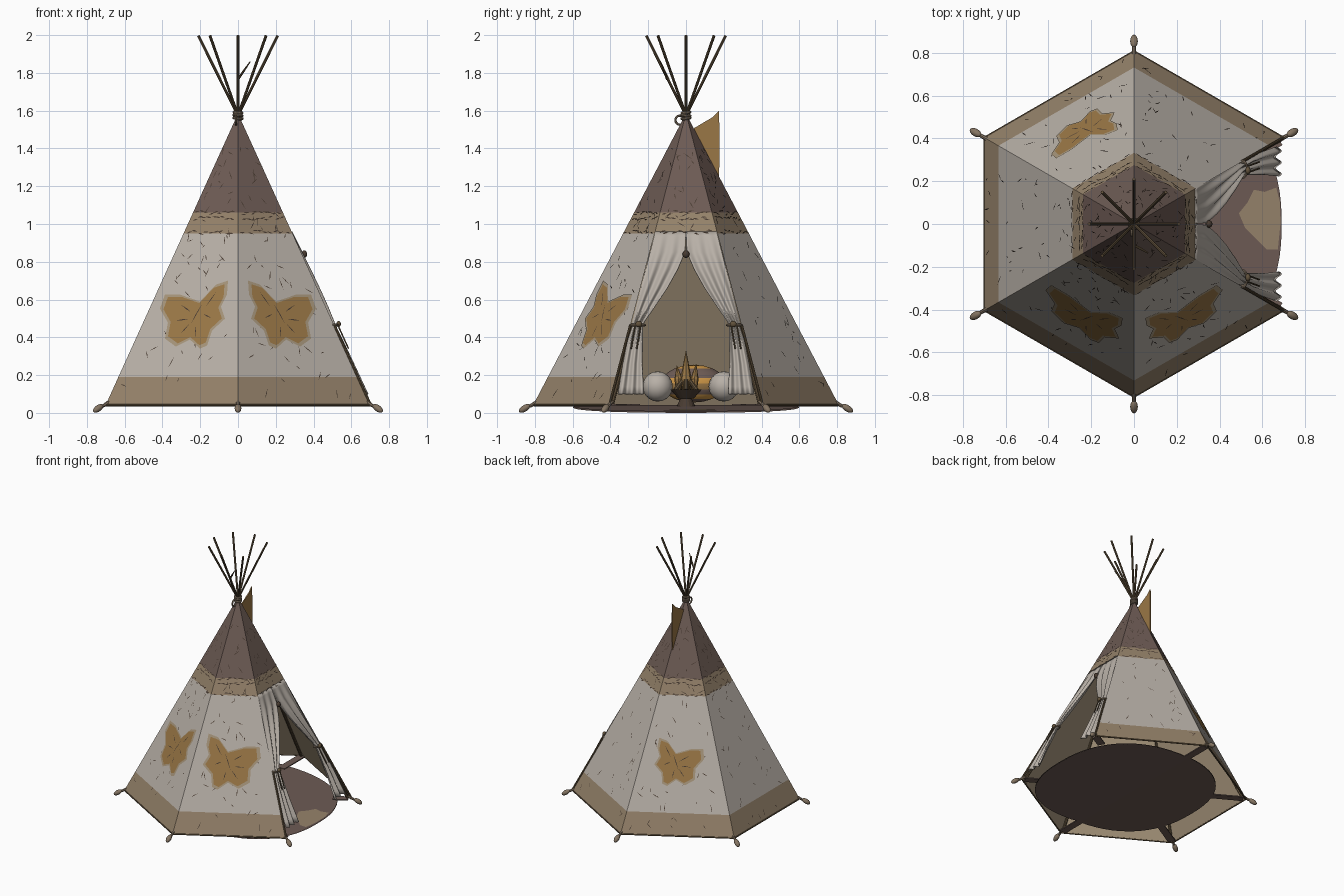
import bpy, bmesh, math, random
from mathutils import Vector, Matrix

if "Cube" in bpy.data.objects:
    bpy.data.objects.remove(bpy.data.objects["Cube"])

random.seed(4)
R, Z0, ZT = 0.81, 0.04, 1.585          # corner radius, hem height, apex height
AP = R * math.cos(math.pi / 6)         # apothem of the hexagon


def mat(name, r, g, b):
    lin = [((c / 255 + 0.055) / 1.055) ** 2.4 for c in (r, g, b)]
    m = bpy.data.materials.new(name)
    m.diffuse_color = (*lin, 1)
    m.use_nodes = True
    m.node_tree.nodes["Principled BSDF"].inputs["Base Color"].default_value = m.diffuse_color
    return m


CANVAS = mat("canvas", 184, 176, 167)
TAN = mat("tan_band", 149, 130, 106)
BROWN = mat("hide_brown", 109, 91, 84)
OCHRE = mat("ochre_paint", 154, 119, 70)
HALO = mat("pale_halo", 165, 148, 122)
WOOD = mat("dark_wood", 98, 82, 60)
ROPE = mat("rope_taupe", 132, 116, 98)
INK = mat("ink_brown", 72, 59, 49)
LINING = mat("lining", 164, 147, 122)
FLAME = mat("flame", 205, 150, 70)


def build(name, bm, mats, smooth=False):
    me = bpy.data.meshes.new(name)
    bm.to_mesh(me)
    bm.free()
    for m in mats:
        me.materials.append(m)
    if smooth:
        for p in me.polygons:
            p.use_smooth = True
    ob = bpy.data.objects.new(name, me)
    bpy.context.collection.objects.link(ob)
    return ob


def poly(bm, pts, mi=0):
    f = bm.faces.new([bm.verts.new(p) for p in pts])
    f.material_index = mi
    return f


def add_rod(bm, a, b, r1, r2=None, n=8):
    a, b = Vector(a), Vector(b)
    d = b - a
    m = Matrix.Translation((a + b) / 2) @ d.to_track_quat('Z', 'Y').to_matrix().to_4x4()
    bmesh.ops.create_cone(bm, cap_ends=True, segments=n, radius1=r1,
                          radius2=r1 if r2 is None else r2, depth=d.length, matrix=m)


def ball(name, loc, scale, m, rot=None):
    bm = bmesh.new()
    mt = Matrix.Translation(loc) @ (rot or Matrix()) @ Matrix.Diagonal((*scale, 1))
    bmesh.ops.create_uvsphere(bm, u_segments=16, v_segments=10, radius=1, matrix=mt)
    return build(name, bm, [m], True)


def frac(z):
    return (ZT - z) / (ZT - Z0)


def wall(deg, s, z, off=0.0):
    """Point on the tent side facing deg: s sideways, z up, off outward."""
    a = math.radians(deg)
    r = AP * frac(z) + off
    return Vector((r * math.cos(a) - s * math.sin(a), r * math.sin(a) + s * math.cos(a), z))


def corner(k, z, off=0.0):
    a = math.radians(30 + 60 * k)
    r = R * frac(z) + off
    return Vector((r * math.cos(a), r * math.sin(a), z))


SIDES = [0, 60, 120, 180, 240, 300]

# Tent cover in coloured bands, and its lining
LEVELS = [0.04, 0.19, 0.95, 1.06, 1.565]
cover, lining = bmesh.new(), bmesh.new()
for k in range(6):
    for i in range(4):
        if k == 0 and i < 2:           # doorway side stays open
            continue
        for bm, off, mi in ((cover, 0, (1, 0, 1, 2)[i]), (lining, -0.01, 0)):
            lo, hi = LEVELS[i], LEVELS[i + 1]
            q = [corner(k - 1, lo, off), corner(k, lo, off), corner(k, hi, off), corner(k - 1, hi, off)]
            poly(bm, q if off == 0 else q[::-1], mi)
build("tent_cover", cover, [CANVAS, TAN, BROWN])
build("tent_lining", lining, [LINING])

# Painted crack marks and the worn edges of the band
bm = bmesh.new()


def stroke(deg, s, z, ang, ln, w):
    c, sn = math.cos(ang), math.sin(ang)
    q = [(-ln, 0), (0, -w), (ln, 0), (0, w)]
    poly(bm, [wall(deg, s + u * c - v * sn, z + u * sn + v * c, 0.004) for u, v in q])


for deg in SIDES:
    for i in range(56):
        z = random.uniform(0.07, 1.4) if deg else random.uniform(0.97, 1.4)
        if deg == 0 and i > 18:
            break
        s = random.uniform(-0.86, 0.86) * R / 2 * frac(z)
        stroke(deg, s, z, random.uniform(0.3, 2.8), random.uniform(0.01, 0.032), 0.0026)
    for z in (0.957, 1.03, 1.06):
        for i in range(9):
            s = (i - 4 + random.uniform(-.3, .3)) / 5 * R / 2 * frac(z)
            stroke(deg, s, z + random.uniform(-.01, .01), random.uniform(-.4, .4), 0.018, 0.004)
build("crack_marks", bm, [INK])

# Painted butterflies: outline as (front x, z) on the front right side
WINGS = [(.06, .69), (.12, .67), (.2, .585), (.3, .62), (.375, .62), (.40, .55), (.36, .48), (.375, .40),
         (.32, .36), (.25, .395), (.2, .35), (.165, .365), (.14, .44), (.075, .5), (.095, .56), (.065, .62)]
shape = [((x - 0.5 * AP * frac(z)) / 0.866, z) for x, z in WINGS]
cs = sum(p[0] for p in shape) / len(shape)
cz = sum(p[1] for p in shape) / len(shape)
bm_paint = bmesh.new()
bm = bmesh.new()
for deg, sg, size in ((300, 1, 1), (240, -1, 1), (120, 1, .86)):
    for grow, off, mi in ((1.06, 0.005, 0), (0.95, 0.007, 1)):
        g = grow * size
        pts = [wall(deg, sg * (cs + (s - cs) * g), cz + (z - cz) * g, off) for s, z in shape]
        poly(bm_paint, pts if sg > 0 else pts[::-1], mi)
    # body and wing veins
    for ds, dz, ang, ln in ((0, .01, -1.2, .06), (.07, .04, .5, .04), (.08, -.02, -.1, .04), (.05, -.07, -.9, .035),
                            (-.07, .09, 2.1, .045), (-.07, .0, .4, .03), (-.02, -.08, 1.3, .03)):
        c, sn = math.cos(ang), math.sin(ang)
        poly(bm, [wall(deg, sg * (cs + ds * size + u * c - v * sn), cz + dz * size + u * sn + v * c, 0.009)
                  for u, v in ((-ln, 0), (0, -.003), (ln, 0), (0, .003))])
bmesh.ops.triangulate(bm_paint, faces=bm_paint.faces[:])
build("butterfly_paint", bm_paint, [HALO, OCHRE])
build("butterfly_veins", bm, [INK])

# Poles: six inside the corners, eight fanning out above the knot, one twig
bm = bmesh.new()
for k in range(6):
    add_rod(bm, corner(k, 0.045, -0.026), corner(k, 1.52, -0.02), 0.01, 0.007)
for k in range(8):
    d = Vector((math.cos(k * math.pi / 4), math.sin(k * math.pi / 4), 0))
    add_rod(bm, d * -0.012 + Vector((0, 0, 1.55)), d * 0.21 + Vector((0, 0, 1.997)), 0.007, 0.0075)
add_rod(bm, (0, -0.1, 1.765), (0.03, -0.115, 1.81), 0.006)
add_rod(bm, (0.03, -0.115, 1.81), (0.065, -0.135, 1.86), 0.006, 0.003)
build("poles", bm, [WOOD])

# Rope knot at the top
for i, (z, r) in enumerate(((1.56, .022), (1.575, .022), (1.59, .021))):
    bpy.ops.mesh.primitive_torus_add(major_segments=20, minor_segments=8, major_radius=r,
                                     minor_radius=0.008, location=(0, 0, z), rotation=(.12 * (-1) ** i, .1, 0))
    bpy.context.object.name = "top_rope_%d" % i
    bpy.context.object.data.materials.append(ROPE)
bpy.ops.mesh.primitive_torus_add(major_segments=16, minor_segments=6, major_radius=.024, minor_radius=0.006,
                                 location=(-.01, -.032, 1.55), rotation=(0, math.pi / 2, 0))
bpy.context.object.name = "rope_loop"
bpy.context.object.data.materials.append(ROPE)

# Smoke flap
bm = bmesh.new()
poly(bm, [(0, .03, 1.50), (0, .175, 1.235), (0, .178, 1.42), (0, .175, 1.60), (0, .14, 1.565)])
ob = build("smoke_flap", bm, [OCHRE])
ob.modifiers.new("thick", 'SOLIDIFY').thickness = 0.008

# Hem rope and corner pegs
bm = bmesh.new()
for k in range(1, 6):
    add_rod(bm, corner(k - 1, 0.041, -.004), corner(k, 0.041, -.004), 0.006)
build("hem_rope", bm, [WOOD])
for k in range(6):
    rot = Matrix.Rotation(math.radians(30 + 60 * k), 4, 'Z') @ Matrix.Rotation(math.radians(32), 4, 'Y')
    ball("peg_%d" % k, corner(k, 0.024, 0.036), (.034, .018, .017), ROPE, rot)
    bm = bmesh.new()
    add_rod(bm, corner(k, 0.06, -0.015), corner(k, 0.035, 0.015), 0.011, 0.009)
    build("peg_cord_%d" % k, bm, [ROPE])

# Door curtains: rows of (z, inner y, outer y, pleat depth)
ROWS = [(.96, 0, .163, .001), (.85, .006, .19, .006), (.76, .045, .213, .010), (.66, .1, .24, .012),
        (.56, .165, .265, .012), (.48, .22, .285, .008), (.45, .228, .287, .007), (.38, .228, .31, .010),
        (.26, .23, .335, .012), (.1, .222, .362, .014)]
NC = 24
for sg, side in ((-1, "left"), (1, "right")):
    bm = bmesh.new()
    grid = []
    for (a, b) in zip(ROWS, ROWS[1:]):
        for t in (0, .25, .5, .75) if b is not ROWS[-1] else (0, .25, .5, .75, 1):
            z, yi, yo, amp = [p + (q - p) * t for p, q in zip(a, b)]
            row = []
            for j in range(NC + 1):
                u = j / NC
                x = AP * frac(z) + amp * math.sin(u * 2.6 * math.tau + 2 * z) + 0.002
                row.append(bm.verts.new((x, sg * (yi + (yo - yi) * u), z)))
            grid.append(row)
    for r0, r1 in zip(grid, grid[1:]):
        for j in range(NC):
            q = [r0[j], r1[j], r1[j + 1], r0[j + 1]]
            bm.faces.new(q if sg > 0 else q[::-1])
    ob = build("curtain_" + side, bm, [CANVAS], True)
    ob.modifiers.new("thick", 'SOLIDIFY').thickness = 0.006
    # curtain tie with a toggle and hanging cord ends
    bpy.ops.mesh.primitive_torus_add(major_segments=20, minor_segments=8, major_radius=1, minor_radius=.25,
                                     location=(AP * frac(.465), sg * .256, .465))
    tie = bpy.context.object
    tie.name, tie.scale = "curtain_tie_" + side, (.02, .036, .028)
    tie.data.materials.append(ROPE)
    ball("tie_toggle_" + side, (AP * frac(.465) + .024, sg * .25, .47), (.012, .018, .016), WOOD)
    bm = bmesh.new()
    for y in (.24, .27):
        add_rod(bm, (AP * frac(.46) + .02, sg * y, .46), (AP * frac(.34) + .02, sg * (y + .02), .34), .004)
    # slim cord along the door corner
    k = 0 if sg > 0 else 5
    add_rod(bm, corner(k, .46, .002), corner(k, .05, .002), .007)
    build("door_cords_" + side, bm, [WOOD])
ball("door_toggle", (AP * frac(.84) + .012, 0, .84), (.016, .018, .02), INK)


# Floor hide, sloping to the doorway, with a pale patch and radial ground beams
def floor_z(x):
    return 0.042 - 0.05 * max(x, 0)


bm = bmesh.new()
rim = []
for i in range(64):
    a = i * math.tau / 64
    c, s = math.cos(a), math.sin(a)
    x = .08 + .61 * math.copysign(abs(c) ** (2 / 2.4), c)
    rim.append((x, .6 * math.copysign(abs(s) ** (2 / 2.4), s), floor_z(x)))
left = [p for p in rim if p[0] <= 0]
for drop in (0, .007):                 # upper and lower skins, split at the fold
    top = [(x, y, z - drop) for x, y, z in rim if x >= 0]
    top.sort(key=lambda p: math.atan2(p[1], p[0]))
    poly(bm, [(0, -.59, .042 - drop)] + top + [(0, .59, .042 - drop)])
    poly(bm, [(0, .59, .042 - drop)] + [(x, y, z - drop) for x, y, z in left] + [(0, -.59, .042 - drop)])
build("floor_hide", bm, [BROWN])
bm = bmesh.new()
PATCH = [(.49, .05), (.52, -.02), (.57, -.07), (.62, -.12), (.672, -.12), (.684, .0), (.682, .1), (.665, .17),
         (.61, .15), (.56, .16), (.53, .1)]
poly(bm, [(x, y, floor_z(x) + .004) for x, y in PATCH])
build("floor_patch", bm, [TAN])
bm = bmesh.new()
for k in range(6):
    door = k in (0, 5)                 # shorter beside the doorway
    m = Matrix.Rotation(math.radians(30 + 60 * k), 4, 'Z') @ Matrix.Translation((.73 if door else .66, 0, .042))
    bmesh.ops.create_cube(bm, size=1, matrix=m @ Matrix.Diagonal((.11 if door else .25, .055, .008, 1)))
build("ground_beams", bm, [BROWN])

# Fire bowl with logs and flame
bm = bmesh.new()
add_rod(bm, (.1, 0, .035), (.1, 0, .075), .05, .03, 16)
add_rod(bm, (.1, 0, .075), (.1, 0, .125), .04, .085, 16)
build("fire_bowl", bm, [INK])
bm = bmesh.new()
for i in range(5):
    a = i * math.tau / 5
    add_rod(bm, (.1 + .06 * math.cos(a), .06 * math.sin(a), .12), (.1, 0, .2), .012)
build("fire_logs", bm, [WOOD])
bm = bmesh.new()
for y, h, r in ((0, .33, .03), (-.04, .25, .022), (.045, .26, .022)):
    add_rod(bm, (.1, y, .12), (.1, y, .18), r * .6, r)
    add_rod(bm, (.1, y, .18), (.1, y * 1.2, h), r, .001)
build("flame", bm, [OCHRE])

# Cushions at the back: one striped, two plain
ob = ball("striped_cushion", (-.25, .04, .155), (.09, .17, .1), OCHRE)
for m in (BROWN, FLAME):
    ob.data.materials.append(m)
for p in ob.data.polygons:
    p.material_index = (0, 1, 2, 1)[int((p.center.z + 1) / .02) % 4]
for y in (-.15, .2):
    ball("plain_cushion", (-.15, y, .14), (.08, .08, .08), CANVAS)
